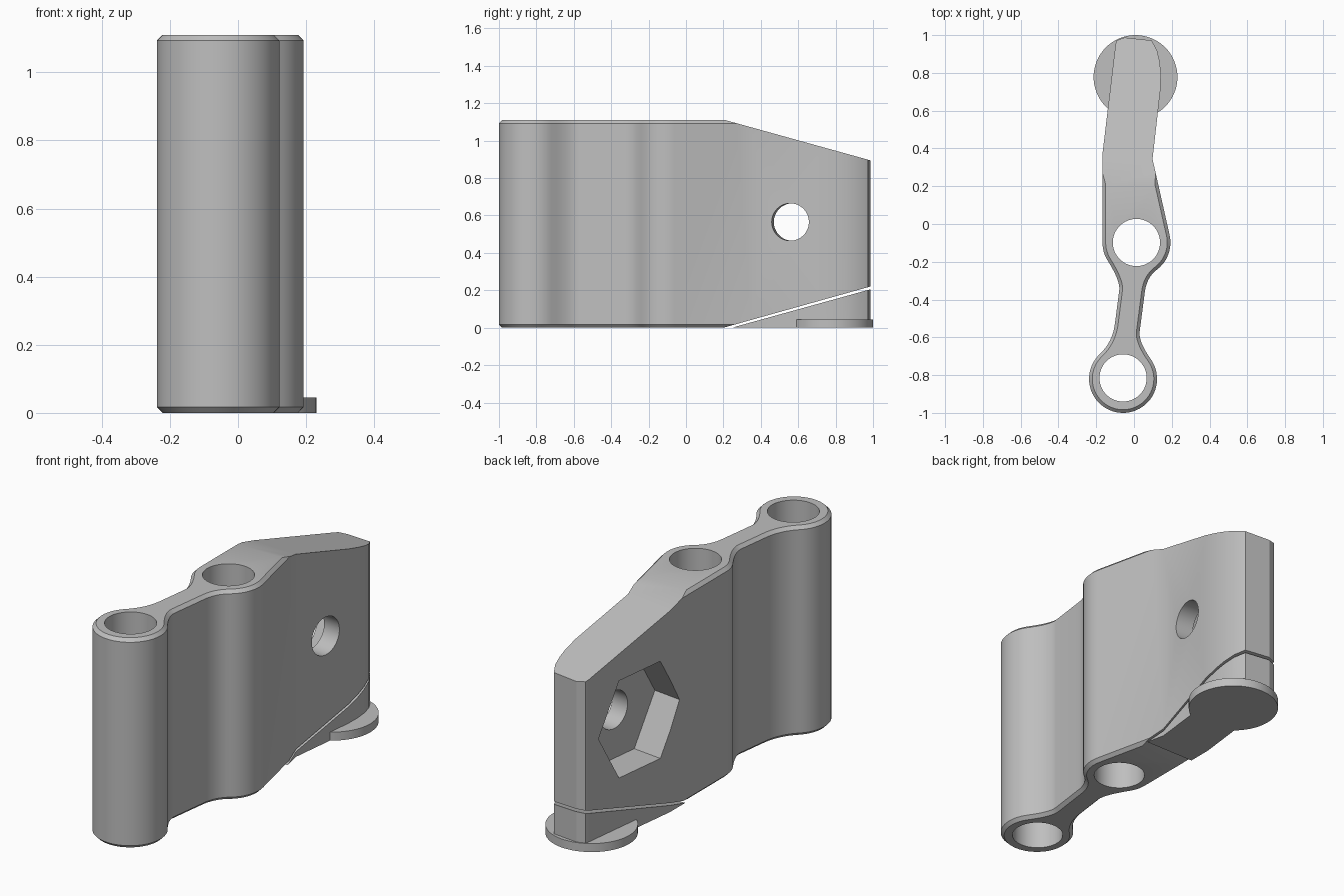
import bpy, bmesh, math
from mathutils import Vector, Matrix

if "Cube" in bpy.data.objects:
    bpy.data.objects.remove(bpy.data.objects["Cube"])

H = 1.11          # bracket height
CHAMFER = 0.017
TILT = 0.117      # lean of the side wall, also the bolt axis
grey = bpy.data.materials.new("plain grey")
grey.diffuse_color = (0.52, 0.52, 0.52, 1)
grey.use_nodes = True
grey.node_tree.nodes["Principled BSDF"].inputs["Base Color"].default_value = grey.diffuse_color


def arc(cx, cy, r, a0, a1, n):
    angles = [math.radians(a0 + (a1 - a0) * i / n) for i in range(n + 1)]
    return [(cx + r * math.cos(a), cy + r * math.sin(a)) for a in angles]


def fillet(p0, c, p1, n=8):
    out = []
    for i in range(n + 1):
        t = i / n
        out.append(tuple((1 - t) ** 2 * a + 2 * t * (1 - t) * b + t * t * d
                         for a, b, d in zip(p0, c, p1)))
    return out


def outline():
    """Counter-clockwise plan outline: two barrels, a web and a bent plate."""
    front = arc(-0.058, -0.82, 0.18, 133, 394.5, 44)
    mid_right = arc(0.013, -0.098, 0.18, -52, 13, 12)
    mid_left = arc(0.013, -0.098, 0.18, 180, 211, 6)
    pts = front
    pts += fillet(front[-1], (0.023, -0.623), (0.03, -0.57))[1:]
    pts += fillet((0.056, -0.37), (0.064, -0.283), mid_right[0])[:-1]
    pts += mid_right
    pts += [(0.098, 0.344), (0.141, 0.72), (0.142, 0.80), (0.136, 0.86),
            (0.122, 0.92), (0.093, 0.972), (-0.05, 0.987), (-0.092, 0.972),
            (-0.098, 0.95), (-0.167, 0.37)]
    pts += mid_left
    pts += fillet(mid_left[-1], (-0.072, -0.30), (-0.078, -0.35))[1:]
    pts += fillet((-0.10, -0.52), (-0.111, -0.622), front[0])[:-1]
    return [Vector(p) for p in pts]


def inset(pts, d):
    out = []
    for i, p in enumerate(pts):
        a = (p - pts[i - 1]).normalized()
        b = (pts[(i + 1) % len(pts)] - p).normalized()
        na, nb = Vector((-a.y, a.x)), Vector((-b.y, b.x))
        m = (na + nb).normalized()
        out.append(p + m * d / max(0.5, m.dot(na)))
    return out


def loft(layers):
    bm = bmesh.new()
    rings = [[bm.verts.new((p.x, p.y, z)) for p in pts] for pts, z in layers]
    n = len(rings[0])
    for lo, hi in zip(rings, rings[1:]):
        for i in range(n):
            j = (i + 1) % n
            bm.faces.new((lo[i], lo[j], hi[j], hi[i]))
    bm.faces.new(rings[0][::-1])
    bm.faces.new(rings[-1])
    return bm


def slice_off(bm, co, no):
    """Remove everything on the normal side and cap the cut."""
    cut = bmesh.ops.bisect_plane(bm, geom=bm.verts[:] + bm.edges[:] + bm.faces[:],
                                 plane_co=co, plane_no=no, clear_outer=True)
    edges = [e for e in cut["geom_cut"]
             if isinstance(e, bmesh.types.BMEdge) and e.is_boundary]
    bmesh.ops.edgeloop_fill(bm, edges=edges)
    bmesh.ops.recalc_face_normals(bm, faces=bm.faces[:])


def make(name, bm):
    me = bpy.data.meshes.new(name)
    bm.to_mesh(me)
    bm.free()
    me.materials.append(grey)
    ob = bpy.data.objects.new(name, me)
    bpy.context.collection.objects.link(ob)
    return ob


def cylinder(name, r, depth, matrix, sides=64):
    bm = bmesh.new()
    bmesh.ops.create_cone(bm, cap_ends=True, segments=sides, radius1=r,
                          radius2=r, depth=depth, matrix=matrix)
    return make(name, bm)


def activate(ob):
    bpy.ops.object.select_all(action='DESELECT')
    ob.select_set(True)
    bpy.context.view_layer.objects.active = ob


def subtract(ob, cutter):
    mod = ob.modifiers.new("cut", 'BOOLEAN')
    mod.operation = 'DIFFERENCE'
    mod.solver = 'EXACT'
    mod.object = cutter
    activate(ob)
    bpy.ops.object.modifier_apply(modifier=mod.name)
    bpy.data.objects.remove(cutter, do_unlink=True)


plan = outline()
small = inset(plan, CHAMFER)

# Bracket body: chamfered extrusion with sloped top and bottom at the back
bm = loft([(small, 0), (plan, CHAMFER), (plan, H - CHAMFER), (small, H)])
slice_off(bm, (0, 0.21, H), (0, 0.215, 0.775))
slice_off(bm, (0, 0.20, 0), (0, 0.22, -0.785))
body = make("bracket_body", bm)

# Vertical pin holes
for x, y in ((-0.058, -0.815), (0.013, -0.098)):
    subtract(body, cylinder("pin_cutter", 0.125, 3, Matrix.Translation((x, y, H / 2))))

# Cross bolt hole and hexagonal nut pocket along the tilted axis
axis = Vector((-1, TILT, 0)).normalized()
spin = Matrix((Vector((0, 0, 1)), axis.cross(Vector((0, 0, 1))), axis)).transposed().to_4x4()
floor = Vector((0.025, 0.569, 0.565))
subtract(body, cylinder("bolt_cutter", 0.1, 1.5, Matrix.Translation(floor) @ spin))
subtract(body, cylinder("nut_cutter", 0.297, 0.6,
                        Matrix.Translation(floor + axis * 0.3) @ spin, 6))

# Support wedge below the sloped underside, with a thin gap
bm = loft([(plan, 0), (plan, 0.5)])
slice_off(bm, (0, 0.245, 0), (0, -0.205, 0.74))
wedge = make("support_wedge", bm)

# Round foot under the wedge
foot = cylinder("support_foot", 0.222, 0.045, Matrix.Translation((0.008, 0.778, 0.0225)))

for ob in (body, wedge, foot):
    activate(ob)
    bpy.ops.object.shade_smooth_by_angle(angle=math.radians(25))
